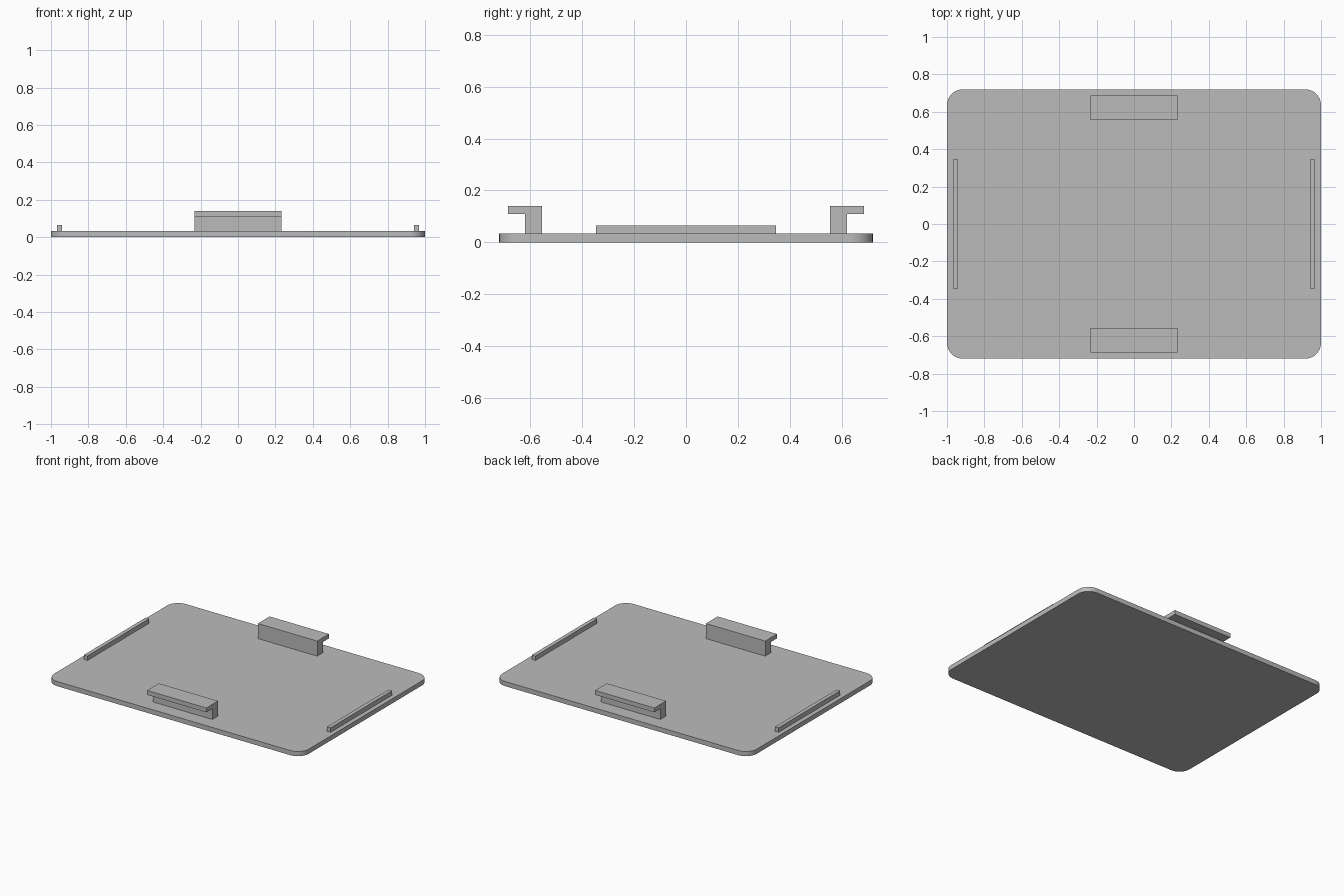
import bpy
import bmesh
from math import radians

if "Cube" in bpy.data.objects:
    bpy.data.objects.remove(bpy.data.objects["Cube"], do_unlink=True)

PLATE_Y, PLATE_Z = 0.72, 0.033
CORNER = 0.085

grey = bpy.data.materials.new("plain_grey")
grey.use_nodes = True
colour = (0.5, 0.5, 0.5, 1)
grey.diffuse_color = colour
grey.node_tree.nodes["Principled BSDF"].inputs["Base Color"].default_value = colour


def finish(name, bm):
    bmesh.ops.recalc_face_normals(bm, faces=bm.faces)
    mesh = bpy.data.meshes.new(name)
    bm.to_mesh(mesh)
    bm.free()
    mesh.materials.append(grey)
    obj = bpy.data.objects.new(name, mesh)
    bpy.context.collection.objects.link(obj)
    return obj


def box(name, low, high, corner=0):
    """Box between two corners, with optional rounded upright edges."""
    bm = bmesh.new()
    bmesh.ops.create_cube(bm, size=1)
    for v in bm.verts:
        v.co = [h if c > 0 else l for c, l, h in zip(v.co, low, high)]
    if corner:
        upright = [e for e in bm.edges
                   if abs(e.verts[0].co.z - e.verts[1].co.z) > 1e-4]
        bmesh.ops.bevel(bm, geom=upright, offset=corner, segments=12,
                        profile=0.5, affect='EDGES')
    return finish(name, bm)


def clip(name, side):
    """Hooked clip: a profile in y and z, extruded along x."""
    half = 0.233
    profile = [(0.556, PLATE_Z), (0.621, PLATE_Z), (0.621, 0.109),
               (0.687, 0.109), (0.687, 0.14), (0.556, 0.14)]
    bm = bmesh.new()
    face = bm.faces.new([bm.verts.new((-half, side * y, z)) for y, z in profile])
    grown = bmesh.ops.extrude_face_region(bm, geom=[face])
    verts = [g for g in grown["geom"] if isinstance(g, bmesh.types.BMVert)]
    bmesh.ops.translate(bm, verts=verts, vec=(2 * half, 0, 0))
    return finish(name, bm)


# Rounded base plate
plate = box("base_plate", (-1, -PLATE_Y, 0), (1, PLATE_Y, PLATE_Z), CORNER)
bpy.ops.object.select_all(action='DESELECT')
plate.select_set(True)
bpy.context.view_layer.objects.active = plate
bpy.ops.object.shade_smooth_by_angle(angle=radians(30))

# Outward-facing clips on the long sides
clip("front_clip", -1)
clip("back_clip", 1)

# Low ridges on the short sides
for name, x in (("left_ridge", 0.954), ("right_ridge", -0.954)):
    box(name, (x - 0.014, -0.346, PLATE_Z), (x + 0.014, 0.346, 0.065))
